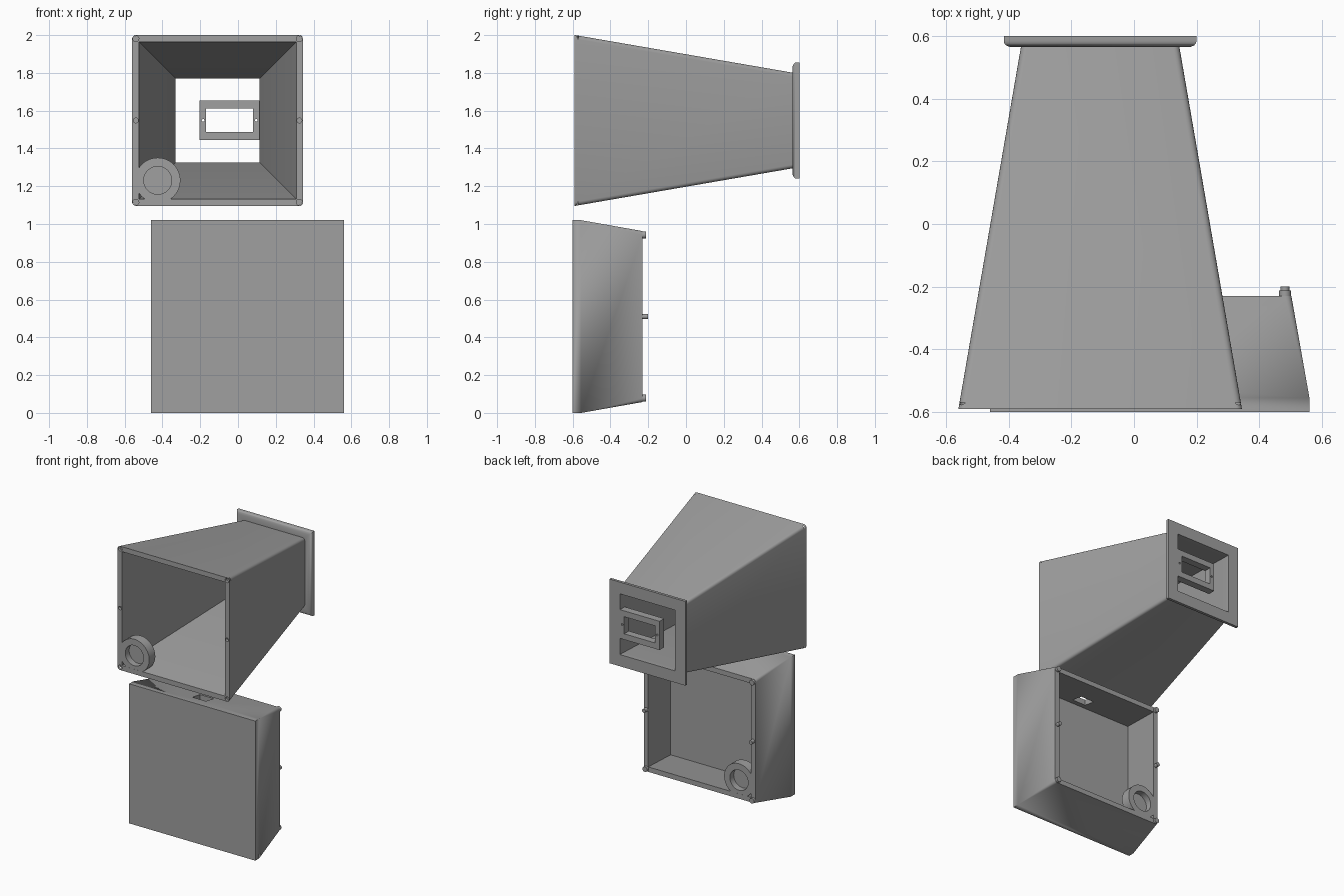
import bpy, bmesh, math

if "Cube" in bpy.data.objects:
    bpy.data.objects.remove(bpy.data.objects["Cube"])

grey = bpy.data.materials.new("matte grey")
grey.diffuse_color = (0.35, 0.35, 0.35, 1)
grey.use_nodes = True
grey.node_tree.nodes["Principled BSDF"].inputs["Base Color"].default_value = grey.diffuse_color


def finish(name, bm):
    bmesh.ops.remove_doubles(bm, verts=bm.verts, dist=1e-5)
    bmesh.ops.recalc_face_normals(bm, faces=bm.faces)
    me = bpy.data.meshes.new(name)
    bm.to_mesh(me)
    bm.free()
    me.materials.append(grey)
    ob = bpy.data.objects.new(name, me)
    bpy.context.collection.objects.link(ob)
    return ob


def smooth(ob):
    bpy.ops.object.select_all(action='DESELECT')
    ob.select_set(True)
    bpy.context.view_layer.objects.active = ob
    bpy.ops.object.shade_smooth_by_angle(angle=math.radians(35))


def loft(name, cx, cz, sections, closed=True):
    """Skin rounded rectangles (half width, half height, y, corner radius)."""
    bm = bmesh.new()
    rings = []
    for hw, hh, y, r in sections:
        ring = []
        for i, (sx, sz) in enumerate([(1, 1), (-1, 1), (-1, -1), (1, -1)]):
            for k in range(5):
                a = math.pi / 2 * (i + k / 4)
                ring.append(bm.verts.new((cx + sx * (hw - r) + r * math.cos(a), y,
                                          cz + sz * (hh - r) + r * math.sin(a))))
        rings.append(ring)
    pairs = list(zip(rings, rings[1:]))
    if closed:
        pairs.append((rings[-1], rings[0]))
    else:
        bm.faces.new(rings[0])
        bm.faces.new(rings[-1])
    for a, b in pairs:
        for i in range(len(a)):
            j = (i + 1) % len(a)
            bm.faces.new((a[i], a[j], b[j], b[i]))
    return finish(name, bm)


def lathe(name, cx, cz, profile, n=32):
    """Revolve a (radius, y) profile about a front-to-back axis and cap its ends."""
    bm = bmesh.new()
    rings = [[bm.verts.new((cx + r * math.cos(2 * math.pi * i / n), y,
                            cz + r * math.sin(2 * math.pi * i / n))) for i in range(n)]
             for r, y in profile]
    for a, b in zip(rings, rings[1:]):
        for i in range(n):
            j = (i + 1) % n
            bm.faces.new((a[i], a[j], b[j], b[i]))
    bm.faces.new(rings[0])
    bm.faces.new(rings[-1])
    return finish(name, bm)


def cut(ob, cutters):
    bpy.context.view_layer.objects.active = ob
    for c in cutters:
        m = ob.modifiers.new("cut", 'BOOLEAN')
        m.operation, m.solver, m.object = 'DIFFERENCE', 'EXACT', c
        bpy.ops.object.modifier_apply(modifier=m.name)
        bpy.data.objects.remove(c)


UX, UZ = -0.108, 1.548   # axis of the tapered hood
LX, LZ = 0.05, 0.51      # axis of the shallow housing

# Hollow tapered hood with flanged rear rim
hood = loft("tapered_hood", UX, UZ, [
    (.4525, .4525, -.59, .02), (.253, .253, .565, .02),
    (.288, .288, .565, .0), (.300, .300, .570, .0),
    (.306, .306, .577, .0), (.3075, .3075, .585, .0),
    (.3075, .3075, .60, .0), (.222, .222, .60, .0),
    (.222, .222, .565, .0), (.4165, .4165, -.59, .0)])
# Peg sockets in the front rim
cut(hood, [lathe("socket_cutter", UX + sx * .433, UZ + sz * .433,
                 [(r, -.62), (r, -.57)], 20)
           for sx in (-1, 1) for sz, r in ((-1, .016), (0, .013), (1, .016))])
smooth(hood)

# Small rectangular bezel in the rear opening, joined to one side
bezel = loft("rear_bezel", -.045, 1.549, [
    (.16, .105, .545, 0), (.16, .105, .599, 0),
    (.125, .0625, .599, 0), (.125, .0625, .545, 0)])
cut(bezel, [lathe("screw_hole_cutter", x, 1.549, [(.007, .5), (.007, .65)], 12)
            for x in (-.185, .097)])

# Shallow housing, open at the back
housing = loft("shallow_housing", LX, LZ, [
    (.51, .51, -.60, 0), (.51, .51, -.555, 0), (.4525, .4525, -.23, .02),
    (.4165, .4165, -.23, 0), (.47, .47, -.565, 0)], closed=False)
# Slot through the top wall
slot = loft("slot_cutter", LX, 1.0, [(.055, .15, -.52, 0), (.055, .15, -.43, 0)], closed=False)
cut(housing, [slot])
smooth(housing)

# Locating pegs on the rear rim of the housing
for sx in (-1, 1):
    for sz, r, end in ((-1, .019, -.213), (0, .014, -.20), (1, .019, -.213)):
        smooth(lathe("locating_peg", LX + sx * .432, LZ + sz * .432,
                     [(r, -.245), (r, end)], 20))

# Round magnet cups in the lower corner of each half
for name, x, z, y, d in (("hood_magnet_cup", UX, UZ, -.5895, 1),
                         ("housing_magnet_cup", LX, LZ, -.2305, -1)):
    smooth(lathe(name, x - .317, z - .317,
                 [(.12, y + d * .07), (.12, y), (.074, y), (.074, y + d * .045)], 48))
